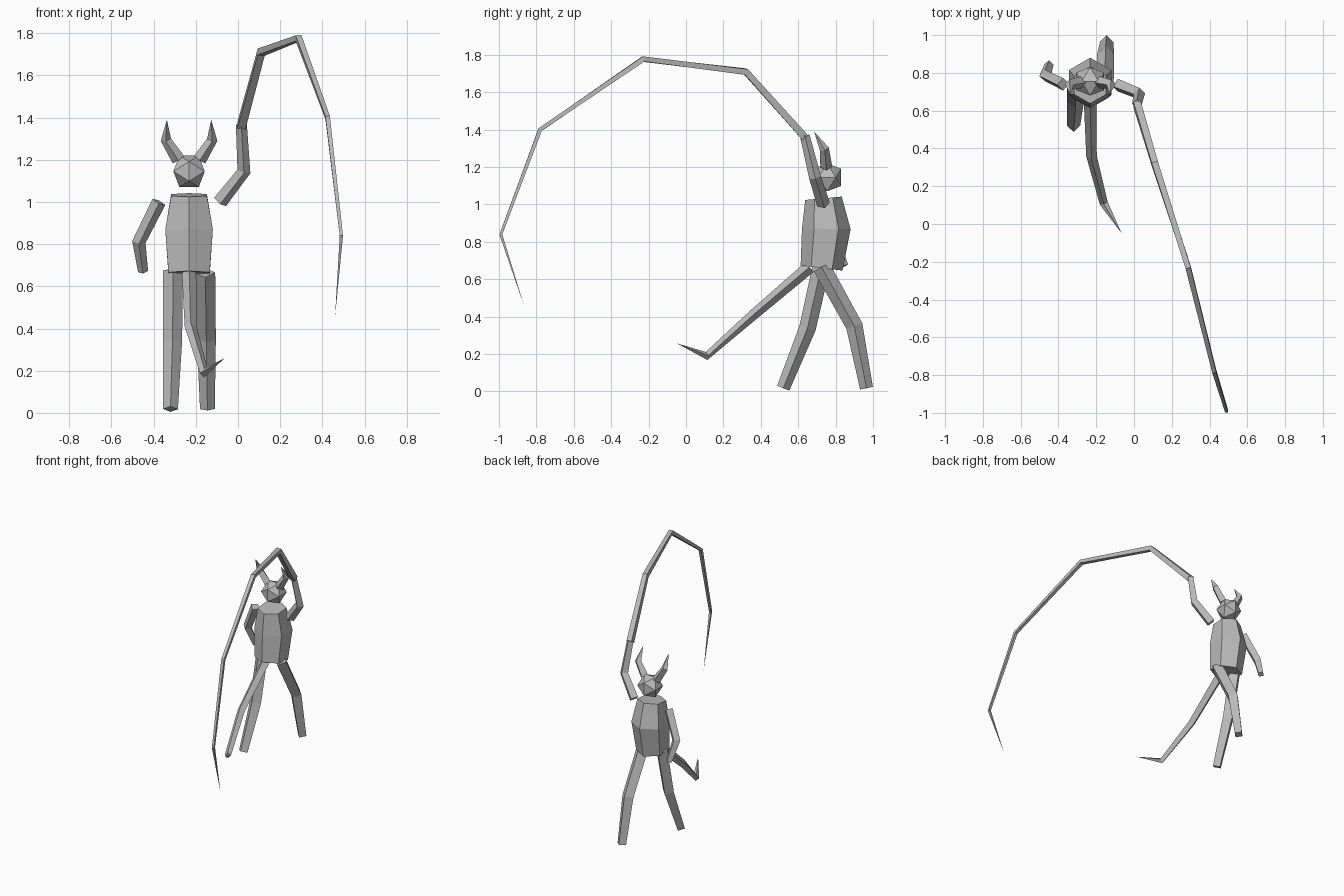
import bpy, bmesh, math
from mathutils import Vector

old = bpy.data.objects.get("Cube")
if old:
    bpy.data.objects.remove(old, do_unlink=True)

grey = bpy.data.materials.new("plain_grey")
grey.use_nodes = True
colour = (0.5, 0.5, 0.5, 1)
grey.diffuse_color = colour
grey.node_tree.nodes["Principled BSDF"].inputs["Base Color"].default_value = colour

MID_X, MID_Y = -0.232, 0.755


def finish(name, bm):
    bmesh.ops.recalc_face_normals(bm, faces=bm.faces)
    mesh = bpy.data.meshes.new(name)
    bm.to_mesh(mesh)
    bm.free()
    mesh.materials.append(grey)
    obj = bpy.data.objects.new(name, mesh)
    bpy.context.collection.objects.link(obj)
    return obj


def limb(name, points, radii, sides=4, turn=0.0):
    """Faceted tube through points; a zero radius closes it to a spike."""
    pts = [Vector(p) for p in points]
    bm = bmesh.new()
    rings = []
    for i, (p, r) in enumerate(zip(pts, radii)):
        before = (p - pts[i - 1]).normalized() if i else Vector()
        after = (pts[i + 1] - p).normalized() if i + 1 < len(pts) else Vector()
        along = (before + after).normalized()
        u = (Vector((1, 0, 0)) - along * along.x).normalized()
        v = along.cross(u)
        if r == 0:
            rings.append([bm.verts.new(p)])
            continue
        angles = [math.radians(turn) + math.tau * k / sides for k in range(sides)]
        rings.append([bm.verts.new(p + (u * math.cos(a) + v * math.sin(a)) * r)
                      for a in angles])
    for a, b in zip(rings, rings[1:]):
        for k in range(sides):
            n = (k + 1) % sides
            if len(b) == 1:
                bm.faces.new((a[k], a[n], b[0]))
            else:
                bm.faces.new((a[k], a[n], b[n], b[k]))
    for end in (rings[0], rings[-1]):
        if len(end) > 1:
            bm.faces.new(end)
    return finish(name, bm)


# Six-sided torso with an edge facing forward
limb("torso", [(MID_X, 0.725, 0.66), (MID_X, 0.75, 0.87), (MID_X, 0.735, 1.033)],
     [0.113, 0.13, 0.098], sides=6, turn=30)

# Twenty-sided head
bm = bmesh.new()
short, long = 0.046, 0.046 * (1 + math.sqrt(5)) / 2
for s in (-short, short):
    for t in (-long, long):
        for corner in ((s, 0, t), (0, t, s), (t, s, 0)):
            bm.verts.new(Vector(corner) + Vector((MID_X, MID_Y, 1.145)))
bmesh.ops.convex_hull(bm, input=bm.verts)
finish("head", bm)

# Horns
for side, label in ((-1, "right"), (1, "left")):
    limb(label + "_horn",
         [(MID_X + side * 0.05, 0.75, 1.2), (MID_X + side * 0.11, 0.74, 1.295),
          (MID_X + side * 0.105, 0.685, 1.39)], [0.032, 0.025, 0])

# Arms
limb("right_arm", [(-0.375, 0.74, 1.0), (-0.47, 0.785, 0.81), (-0.45, 0.845, 0.67)],
     [0.034, 0.032, 0.024])
limb("left_arm", [(-0.085, 0.735, 1.0), (0.028, 0.69, 1.145), (0.016, 0.635, 1.368)],
     [0.035, 0.032, 0.026])

# Legs
leg_radii = [0.047, 0.045, 0.035]
limb("right_leg", [(-0.308, 0.725, 0.675), (-0.31, 0.65, 0.34), (-0.32, 0.52, 0.018)],
     leg_radii)
limb("left_leg", [(-0.155, 0.725, 0.665), (-0.15, 0.9, 0.35), (-0.145, 0.965, 0.018)],
     leg_radii)

# Tail
limb("tail", [(MID_X, 0.66, 0.665), (-0.225, 0.36, 0.41), (-0.16, 0.11, 0.19),
              (-0.065, -0.05, 0.258)], [0.034, 0.028, 0.022, 0])

# Long whip arching forward from the raised hand
limb("whip", [(0.016, 0.635, 1.36), (0.11, 0.32, 1.71), (0.287, -0.23, 1.777),
              (0.425, -0.78, 1.4), (0.49, -0.99, 0.84), (0.46, -0.865, 0.455)],
     [0.028, 0.024, 0.02, 0.015, 0.011, 0], turn=45)
